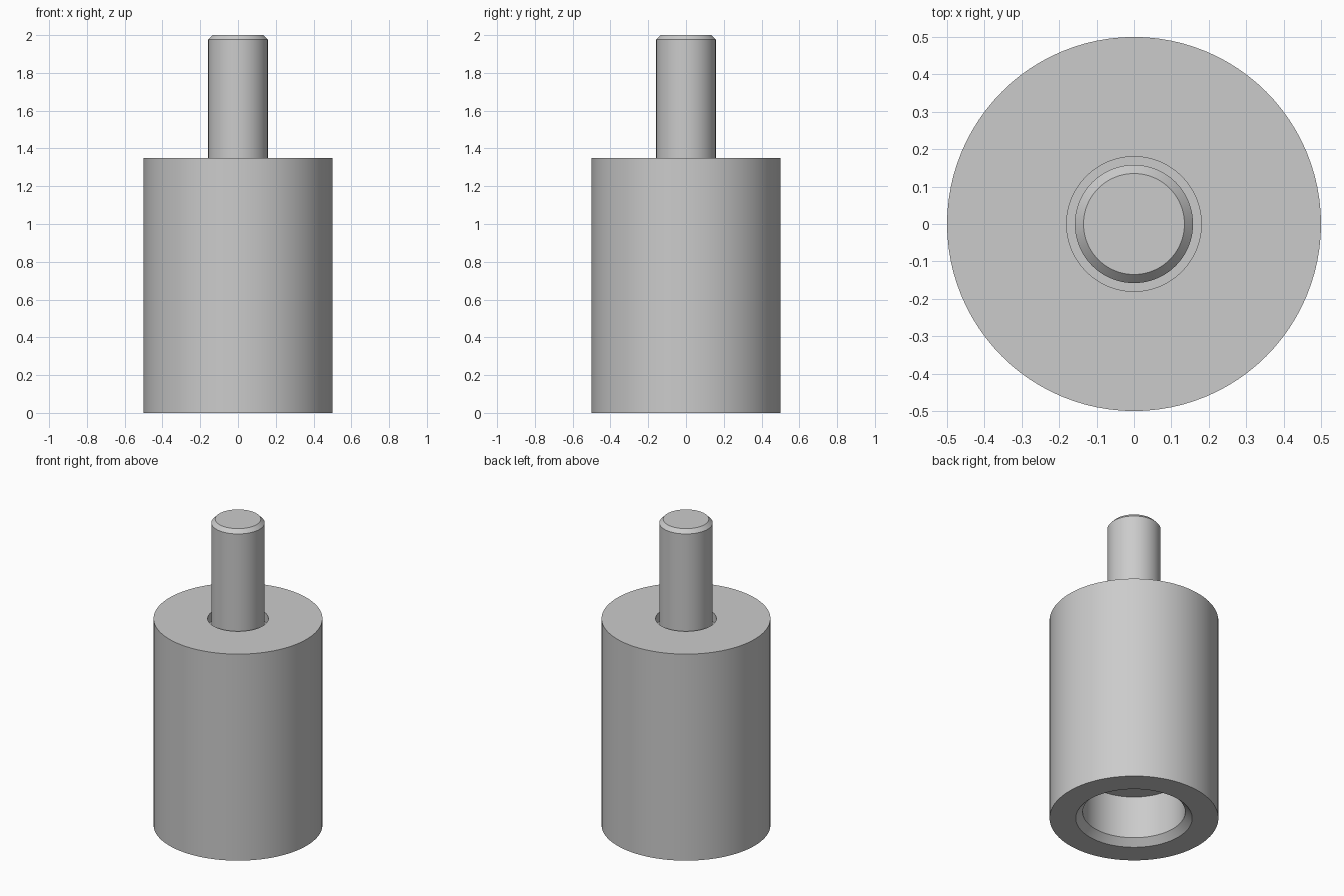
import bpy
import math

SEGMENTS = 96

if "Cube" in bpy.data.objects:
    bpy.data.objects.remove(bpy.data.objects["Cube"], do_unlink=True)

grey = bpy.data.materials.new("plain grey")
grey.use_nodes = True
grey.diffuse_color = (0.6, 0.6, 0.6, 1)
grey.node_tree.nodes["Principled BSDF"].inputs["Base Color"].default_value = (0.6, 0.6, 0.6, 1)


def lathe(name, profile):
    """Turn an (r, z) profile, running from bottom axis to top axis, and cap both ends."""
    n = SEGMENTS
    verts = [(r * math.cos(math.tau * i / n), r * math.sin(math.tau * i / n), z)
             for r, z in profile for i in range(n)]
    faces = [(k * n + i, k * n + (i + 1) % n, (k + 1) * n + (i + 1) % n, (k + 1) * n + i)
             for k in range(len(profile) - 1) for i in range(n)]
    last = (len(profile) - 1) * n
    faces.append(tuple(reversed(range(n))))
    faces.append(tuple(range(last, last + n)))
    mesh = bpy.data.meshes.new(name)
    mesh.from_pydata(verts, [], faces)
    mesh.materials.append(grey)
    obj = bpy.data.objects.new(name, mesh)
    bpy.context.collection.objects.link(obj)
    bpy.ops.object.select_all(action="DESELECT")
    obj.select_set(True)
    bpy.context.view_layer.objects.active = obj
    bpy.ops.object.shade_smooth_by_angle(angle=math.radians(30))
    return obj


# Body: chamfered blind bore below, shallow clearance recess above
lathe("body", [(0.304, 0.32), (0.304, 0.042), (0.345, 0), (0.5, 0),
               (0.5, 1.35), (0.18, 1.35), (0.18, 1.29)])

# Stud: chamfered pin seated in the recess
lathe("stud", [(0.158, 1.25), (0.158, 1.976), (0.135, 2)])
